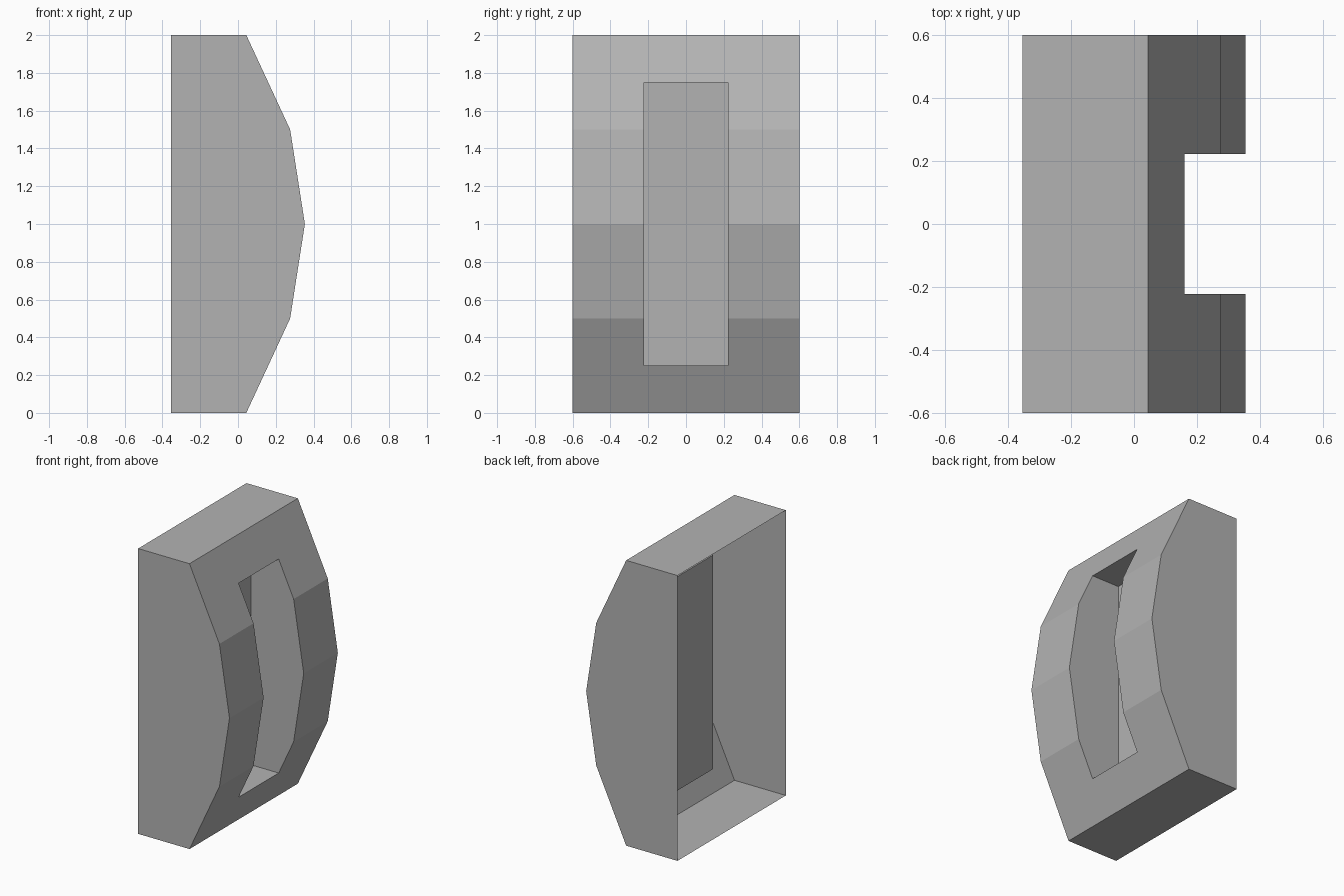
import bpy, bmesh

if "Cube" in bpy.data.objects:
    bpy.data.objects.remove(bpy.data.objects["Cube"])

# Front profile (x, z), with extra rows at the slot ends
profile = [(0.044, 0), (0.16, 0.25), (0.276, 0.5), (0.354, 1.0),
           (0.276, 1.5), (0.16, 1.75), (0.044, 2)]
columns = [-0.6, -0.222, 0.222, 0.6]
back_x, pocket_x = -0.354, -0.055

bm = bmesh.new()


def face(*points):
    return bm.faces.new([bm.verts.new(p) for p in points])


# Faceted front, leaving the slot open
for i, ((xa, za), (xb, zb)) in enumerate(zip(profile, profile[1:])):
    for j, (ya, yb) in enumerate(zip(columns, columns[1:])):
        if j == 1 and 1 <= i <= 4:
            continue
        face((xa, ya, za), (xa, yb, za), (xb, yb, zb), (xb, ya, zb))

# Flat ends and sides of the shell
for x, z in (profile[0], profile[-1]):
    face((back_x, -0.6, z), *[(x, y, z) for y in columns], (back_x, 0.6, z))
for y in (columns[0], columns[-1]):
    face((back_x, y, 0), *[(x, y, z) for x, z in profile], (back_x, y, 2))

# Recessed pocket: two sides, two ends and its inner panel
y0, y1 = columns[1:3]
slot = profile[1:-1]
z0, z1 = slot[0][1], slot[-1][1]
for y in (y0, y1):
    face((pocket_x, y, z0), *[(x, y, z) for x, z in slot], (pocket_x, y, z1))
for x, z in (slot[0], slot[-1]):
    face((pocket_x, y0, z), (x, y0, z), (x, y1, z), (pocket_x, y1, z))
face((pocket_x, y0, z0), (pocket_x, y1, z0), (pocket_x, y1, z1), (pocket_x, y0, z1))

# Close the back only to orient the normals, then open it again
cap = face((back_x, -0.6, 0), (back_x, 0.6, 0), (back_x, 0.6, 2), (back_x, -0.6, 2))
bmesh.ops.remove_doubles(bm, verts=bm.verts[:], dist=1e-5)
bmesh.ops.recalc_face_normals(bm, faces=bm.faces[:])
caps = [f for f in bm.faces if all(abs(v.co.x - back_x) < 1e-4 for v in f.verts)]
bmesh.ops.delete(bm, geom=caps, context='FACES_ONLY')

mesh = bpy.data.meshes.new("slotted_shell")
bm.to_mesh(mesh)
bm.free()

# Darker grey finish
grey = bpy.data.materials.new("dark_grey")
grey.diffuse_color = (0.45, 0.45, 0.45, 1)
grey.use_nodes = True
grey.node_tree.nodes["Principled BSDF"].inputs["Base Color"].default_value = grey.diffuse_color
mesh.materials.append(grey)
bpy.context.collection.objects.link(bpy.data.objects.new("slotted_shell", mesh))
